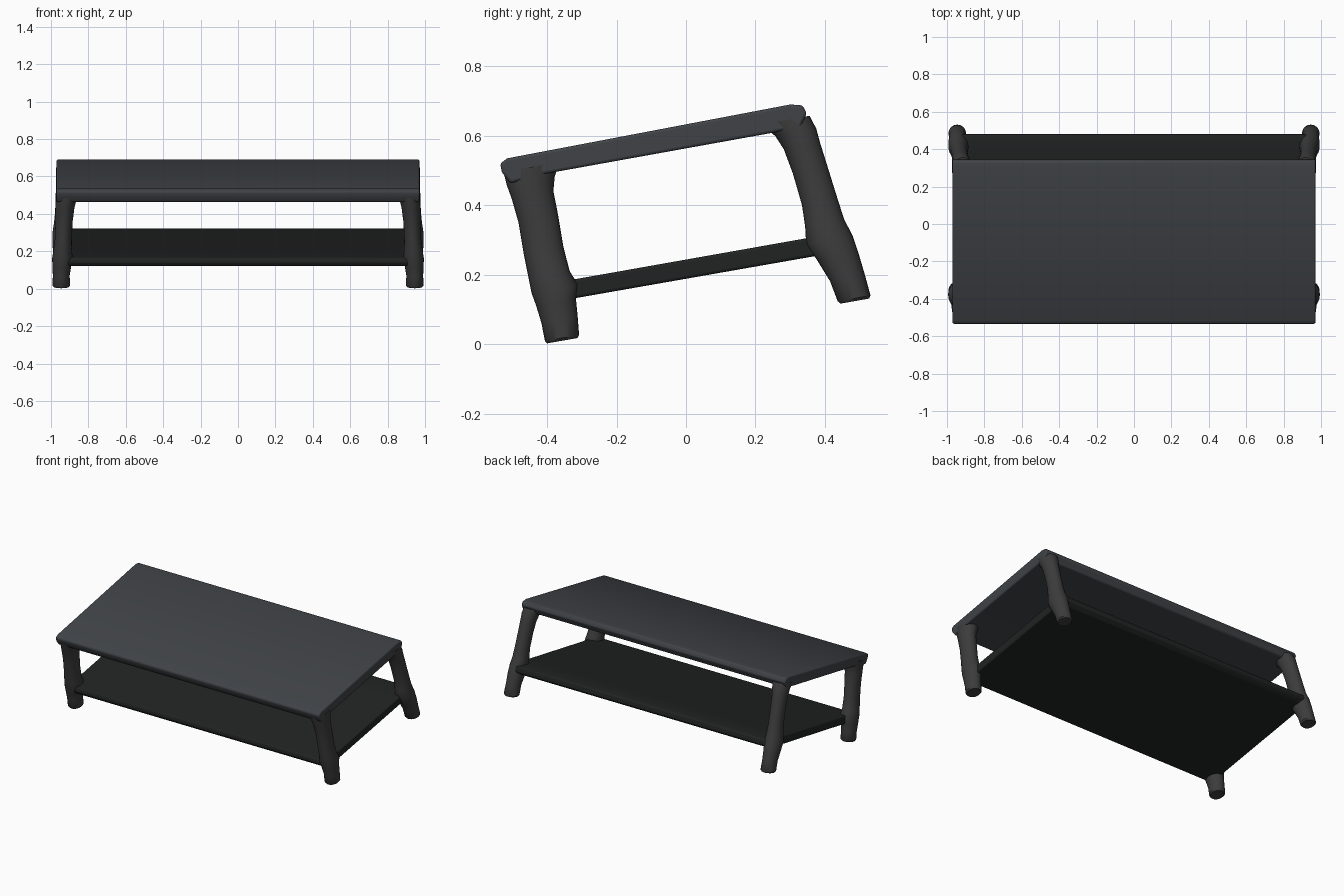
import bpy, bmesh, math
from mathutils import Matrix, Vector

if "Cube" in bpy.data.objects:
    bpy.data.objects.remove(bpy.data.objects["Cube"])

TILT = math.radians(10)


def material(name, rgb):
    m = bpy.data.materials.new(name)
    m.diffuse_color = (*rgb, 1)
    m.use_nodes = True
    m.node_tree.nodes["Principled BSDF"].inputs["Base Color"].default_value = m.diffuse_color
    return m


charcoal = material("charcoal", (0.045, 0.045, 0.045))
slate = material("slate", (0.05, 0.055, 0.062))
dark = material("dark", (0.015, 0.016, 0.016))


def finish(bm, name, mat, bevel=0):
    bmesh.ops.recalc_face_normals(bm, faces=bm.faces)
    me = bpy.data.meshes.new(name)
    bm.to_mesh(me)
    bm.free()
    ob = bpy.data.objects.new(name, me)
    bpy.context.collection.objects.link(ob)
    me.materials.append(mat)
    if bevel:
        b = ob.modifiers.new("soft_edges", 'BEVEL')
        b.width, b.segments = bevel, 3
        b.limit_method = 'ANGLE'
    bpy.ops.object.select_all(action='DESELECT')
    ob.select_set(True)
    bpy.context.view_layer.objects.active = ob
    bpy.ops.object.shade_smooth_by_angle(angle=math.radians(40))
    return ob


def slab(name, profile, half_width, mat, bevel):
    """Side profile (y, z) extruded across x."""
    bm = bmesh.new()
    f = bm.faces.new([bm.verts.new((-half_width, y, z)) for y, z in profile])
    new = bmesh.ops.extrude_face_region(bm, geom=[f])["geom"]
    verts = [v for v in new if isinstance(v, bmesh.types.BMVert)]
    bmesh.ops.translate(bm, verts=verts, vec=(2 * half_width, 0, 0))
    return finish(bm, name, mat, bevel)


def leg(name, side, stations, mat, n=24):
    """Stacked rings: (x, y, z, x radius, y radius), flared at the joints."""
    bm = bmesh.new()
    rings = []
    rot = Matrix.Rotation(TILT, 3, 'X')
    for x, y, z, rx, ry in stations:
        ring = []
        for i in range(n):
            a = 2 * math.pi * i / n
            p = rot @ Vector((rx * math.cos(a), ry * math.sin(a), 0))
            ring.append(bm.verts.new(p + Vector((side * x, y, z))))
        rings.append(ring)
    for a, b in zip(rings, rings[1:]):
        for i in range(n):
            j = (i + 1) % n
            bm.faces.new((a[i], a[j], b[j], b[i]))
    bm.faces.new(rings[0])
    bm.faces.new(rings[-1])
    return finish(bm, name, mat)


# Tilted table top and lower shelf
slab("table_top", [(-0.515, 0.535), (-0.535, 0.52), (-0.53, 0.495), (-0.505, 0.463),
                   (-0.42, 0.488), (0.24, 0.607), (0.33, 0.625), (0.348, 0.665),
                   (0.335, 0.688), (0.30, 0.69)], 0.97, slate, 0.008)
slab("lower_shelf", [(-0.425, 0.165), (-0.43, 0.14), (-0.415, 0.12), (-0.31, 0.134),
                     (0.38, 0.255), (0.455, 0.262), (0.482, 0.285), (0.475, 0.318),
                     (0.44, 0.322), (0.33, 0.302), (-0.32, 0.187)], 0.95, dark, 0.008)

# Leaning legs, mirrored left and right
front = [(0.945, -0.356, 0.010, 0.040, 0.044), (0.945, -0.357, 0.018, 0.047, 0.050),
         (0.945, -0.364, 0.070, 0.045, 0.053), (0.942, -0.374, 0.120, 0.050, 0.058),
         (0.938, -0.378, 0.160, 0.056, 0.068), (0.938, -0.394, 0.200, 0.050, 0.060),
         (0.934, -0.410, 0.270, 0.045, 0.058), (0.930, -0.425, 0.360, 0.046, 0.058),
         (0.925, -0.442, 0.430, 0.050, 0.061), (0.920, -0.447, 0.470, 0.055, 0.070),
         (0.915, -0.445, 0.510, 0.060, 0.082)]
back = [(0.945, 0.486, 0.124, 0.040, 0.042), (0.945, 0.484, 0.132, 0.047, 0.048),
        (0.944, 0.465, 0.190, 0.045, 0.051), (0.942, 0.438, 0.250, 0.050, 0.060),
        (0.938, 0.413, 0.300, 0.054, 0.068), (0.936, 0.399, 0.350, 0.048, 0.057),
        (0.934, 0.385, 0.410, 0.044, 0.052), (0.930, 0.358, 0.500, 0.044, 0.051),
        (0.926, 0.334, 0.570, 0.047, 0.053), (0.922, 0.316, 0.610, 0.052, 0.060),
        (0.915, 0.285, 0.645, 0.058, 0.072)]
for label, side in (("left", -1), ("right", 1)):
    leg("front_leg_" + label, side, front, charcoal)
    leg("back_leg_" + label, side, back, charcoal)
